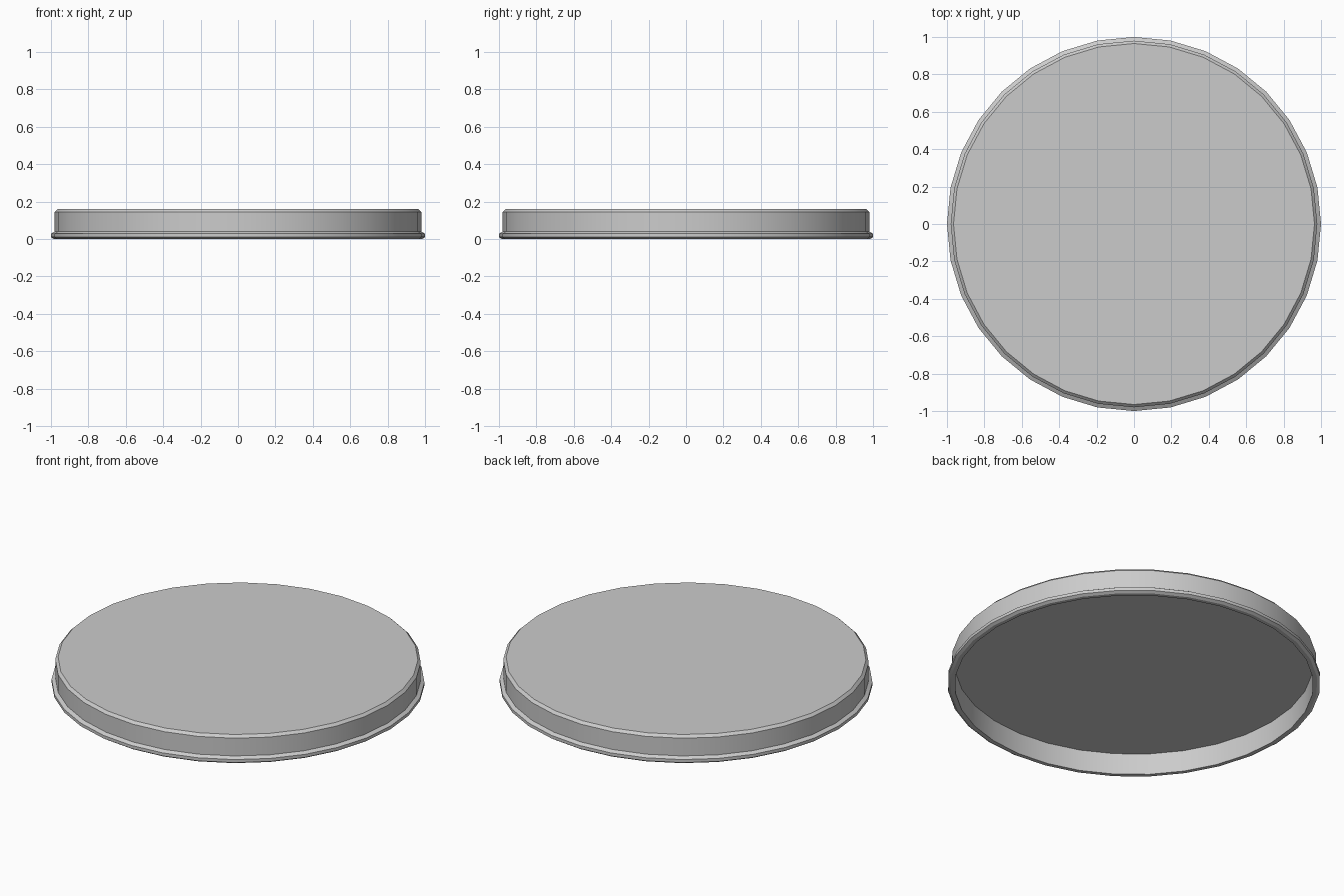
import bpy, bmesh, math

if "Cube" in bpy.data.objects:
    bpy.data.objects.remove(bpy.data.objects["Cube"])

SIDES = 32

# Cross-section (radius, height): underside of the top, skirt, rolled rim, outer wall, bevelled top
profile = [
    (0.960, 0.125), (0.962, 0.0), (0.985, 0.0), (1.0, 0.01), (1.0, 0.028),
    (0.98, 0.04), (0.98, 0.145), (0.965, 0.16),
]


def lathe(name, profile, sides):
    """Spin a profile about z and cap both ends with flat discs."""
    bm = bmesh.new()
    rings = []
    for r, z in profile:
        rings.append([bm.verts.new((r * math.cos(a), r * math.sin(a), z))
                      for a in (2 * math.pi * i / sides for i in range(sides))])
    for low, high in zip(rings, rings[1:]):
        for i in range(sides):
            j = (i + 1) % sides
            bm.faces.new((low[i], low[j], high[j], high[i]))
    bm.faces.new(rings[0][::-1])
    bm.faces.new(rings[-1])
    bmesh.ops.recalc_face_normals(bm, faces=bm.faces)
    mesh = bpy.data.meshes.new(name)
    bm.to_mesh(mesh)
    bm.free()
    obj = bpy.data.objects.new(name, mesh)
    bpy.context.collection.objects.link(obj)
    return obj


# Hollow round lid, smooth around the wall with crisp profile edges
lid = lathe("lid", profile, SIDES)
bpy.context.view_layer.objects.active = lid
lid.select_set(True)
bpy.ops.object.shade_smooth_by_angle(angle=math.radians(30))
